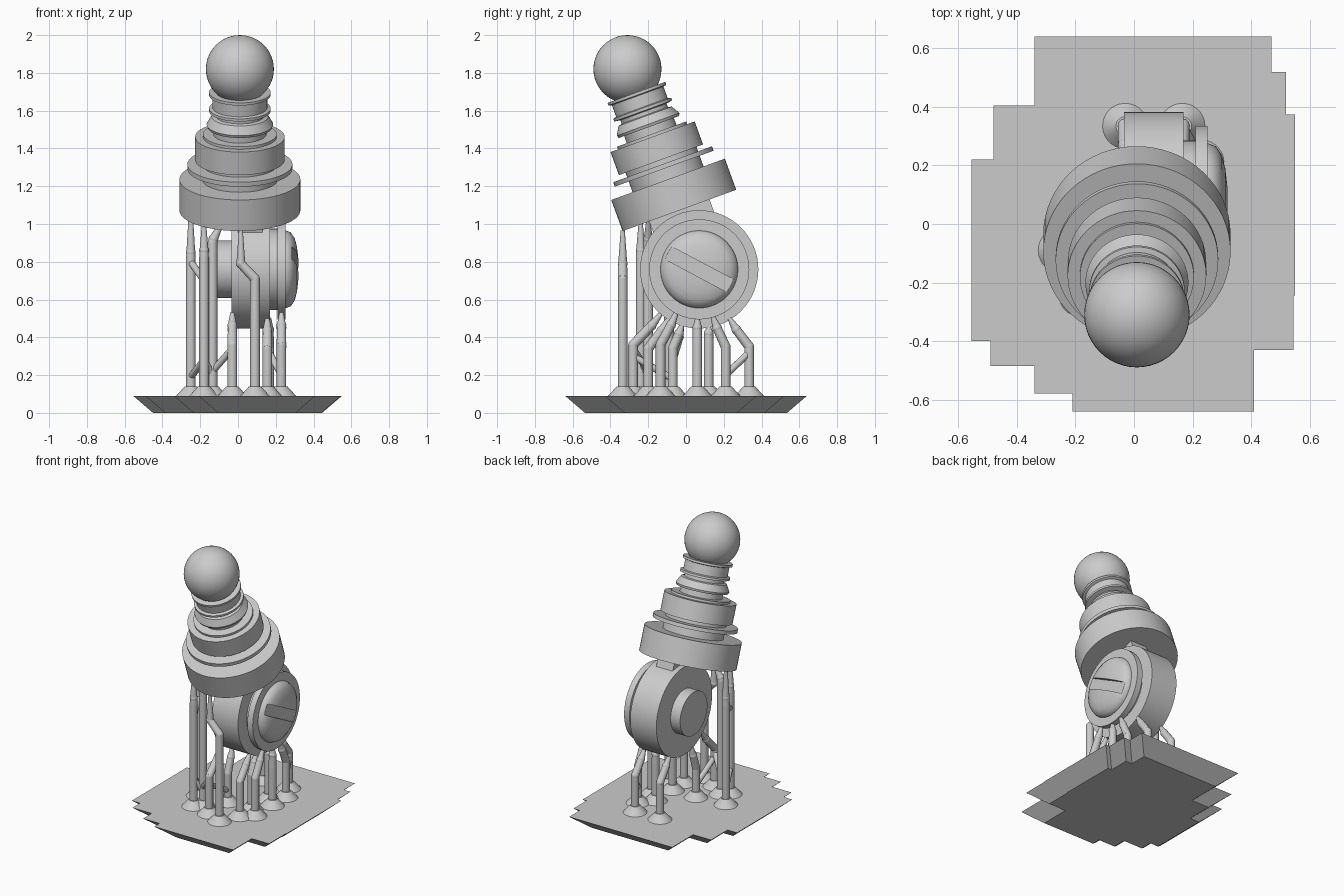
import bpy, bmesh, math
from mathutils import Vector, Matrix

cube = bpy.data.objects.get("Cube")
if cube:
    bpy.data.objects.remove(cube, do_unlink=True)

grey = bpy.data.materials.new("plain_grey")
grey.use_nodes = True
colour = (0.6, 0.6, 0.6, 1)
grey.diffuse_color = colour
grey.node_tree.nodes["Principled BSDF"].inputs["Base Color"].default_value = colour


def finish(name, bm, matrix=Matrix(), smooth=True):
    bmesh.ops.recalc_face_normals(bm, faces=bm.faces[:])
    mesh = bpy.data.meshes.new(name)
    bm.to_mesh(mesh)
    bm.free()
    obj = bpy.data.objects.new(name, mesh)
    obj.matrix_world = matrix
    mesh.materials.append(grey)
    bpy.context.collection.objects.link(obj)
    if smooth:
        bpy.ops.object.select_all(action='DESELECT')
        obj.select_set(True)
        bpy.context.view_layer.objects.active = obj
        bpy.ops.object.shade_smooth_by_angle(angle=math.radians(35))
    return obj


def lathe(name, profile, matrix, sides=64):
    """Revolve (radius, height) points around local z."""
    bm = bmesh.new()
    verts = [bm.verts.new((r, 0, h)) for r, h in profile]
    edges = [bm.edges.new(pair) for pair in zip(verts, verts[1:])]
    bmesh.ops.spin(bm, geom=verts + edges, axis=(0, 0, 1), cent=(0, 0, 0),
                   angle=math.tau, steps=sides)
    bmesh.ops.remove_doubles(bm, verts=bm.verts[:], dist=0.0005)
    return finish(name, bm, matrix)


def stack(discs):
    """Profile for stacked discs given as (radius, top height)."""
    points, low = [(0, discs[0][1])], discs[0][1]
    for r, top in discs[1:]:
        points += [(r, low), (r, top)]
        low = top
    return points + [(0, low)]


def rod(bm, a, b, r1, r2, sides=14):
    a, b = Vector(a), Vector(b)
    turn = (b - a).to_track_quat('Z', 'Y').to_matrix().to_4x4()
    bmesh.ops.create_cone(bm, cap_ends=True, segments=sides, radius1=r1, radius2=r2,
                          depth=(b - a).length, matrix=Matrix.Translation((a + b) / 2) @ turn)


def box(bm, size):
    bmesh.ops.create_cube(bm, size=1, matrix=Matrix.Diagonal((*size, 1)))


# Stepped base plate with walls sloping in towards the ground
outline = [(-.34, .64), (.47, .64), (.47, .52), (.52, .52), (.52, .375), (.55, .375),
           (.55, -.245), (.545, -.245), (.545, -.43), (.41, -.43), (.41, -.64),
           (-.21, -.64), (-.21, -.58), (-.34, -.58), (-.34, -.485), (-.49, -.485),
           (-.49, -.4), (-.555, -.4), (-.555, .22), (-.48, .22), (-.48, .405), (-.34, .405)]
bm = bmesh.new()
top = [bm.verts.new((x, y, .09)) for x, y in outline]
low = [bm.verts.new((x - math.copysign(.105, x), y - math.copysign(.105, y), 0))
       for x, y in outline]
bm.faces.new(top)
bm.faces.new(low)
for i in range(len(top)):
    j = (i + 1) % len(top)
    bm.faces.new((top[i], top[j], low[j], low[i]))
finish("base_plate", bm, smooth=False)

# Leaning upper body
lean = Matrix.Translation((.01, -.035, 1.072)) @ Matrix.Rotation(math.radians(20), 4, 'X')
lathe("lower_drum", stack([(0, 0), (.32, .175)]), lean)
lathe("drum_core", stack([(0, .17), (.2, .235), (.278, .26), (.2, .29)]), lean)
lathe("upper_drum", stack([(0, .285), (.237, .415)]), lean)
lathe("shoulder_step", stack([(0, .41), (.195, .43), (.14, .48)]), lean)
lathe("neck_collar", [(0, .47), (.17, .47), (.176, .485), (.15, .53), (.13, .535),
                      (.13, .555), (.163, .56), (.163, .575), (.145, .58), (.145, .645),
                      (.163, .65), (.163, .665), (0, .665)], lean)

# Head ball
bm = bmesh.new()
bmesh.ops.create_uvsphere(bm, u_segments=48, v_segments=24, radius=.18)
finish("head_ball", bm, Matrix.Translation((.01, -.31, 1.82)))

# Neck block joining the drum to the wheel
bm = bmesh.new()
box(bm, (.13, .34, .22))
finish("wheel_neck", bm, lean @ Matrix.Translation((.055, 0, -.1)), smooth=False)

# Wheel lying on the sideways axis
hub = Matrix.Translation((0, .07, .76)) @ Matrix.Rotation(math.pi / 2, 4, 'Y')
lathe("wheel", stack([(0, -.035), (.313, .17)]), hub)
lathe("wheel_spacer", stack([(0, .16), (.215, .215)]), hub)
lathe("wheel_plate", stack([(0, .21), (.265, .252)]), hub)
lathe("inner_hub", stack([(0, -.11), (.153, -.03)]), hub)
dome = lathe("hub_dome", [(0, .24), (.205, .24), (.205, .255), (.195, .28), (.165, .3),
                          (.12, .312), (.06, .319), (0, .32)], hub)

# Slot cut diagonally across the dome
bm = bmesh.new()
box(bm, (.1, .6, .075))
cutter = finish("slot_cutter", bm, Matrix.Translation((.335, .07, .76))
                @ Matrix.Rotation(math.radians(-28), 4, 'X'), smooth=False)
cutter.hide_render = True
cutter.hide_viewport = True
cut = dome.modifiers.new("slot", 'BOOLEAN')
cut.operation = 'DIFFERENCE'
cut.object = cutter
cut.solver = 'EXACT'


# Supports: foot, column, bent arm and tapered tip
def support(name, x, y, height, elbow, tip):
    bm = bmesh.new()
    rod(bm, (x, y, .085), (x, y, .14), .082, .032, 28)
    rod(bm, (x, y, .1), (x, y, height), .026, .026)
    rod(bm, (x, y, height), elbow, .026, .024)
    rod(bm, elbow, tip, .024, .011)
    for joint in ((x, y, height), elbow):
        bmesh.ops.create_uvsphere(bm, u_segments=12, v_segments=8, radius=.026,
                                  matrix=Matrix.Translation(joint))
    finish(name, bm)


# Tall supports under the drum
support("front_tall_support", .09, -.335, .71, (.015, -.335, .79), (.015, -.335, .965))
support("side_tall_support", -.25, -.09, .8, (-.25, -.09, .85), (-.25, -.09, 1.06))
support("right_tall_support", -.18, -.24, .82, (-.18, -.24, .86), (-.18, -.24, 1.01))
support("middle_tall_support", -.135, -.2, .9, (-.13, -.2, .92), (-.08, -.2, 1.02))

# Short supports under the wheel: x, y, column height, tip y
short = [(-.03, -.28, .36, -.13), (.155, -.2, .34, -.09), (.23, -.135, .36, -.05),
         (.155, -.07, .34, -.02), (-.03, -.07, .3, -.02), (.23, .06, .37, .06),
         (.155, .12, .36, .12), (.23, .21, .35, .14), (.165, .335, .35, .23),
         (-.03, .335, .35, .23)]
for x, y, height, tip_y in short:
    radius = .265 if x > .2 else .313
    tip_z = .77 - math.sqrt(radius ** 2 - (tip_y - .07) ** 2)
    middle = (x, y + (tip_y - y) * .65, height + (tip_z - height) * .6)
    support("wheel_support", x, y, height, middle, (x, tip_y, tip_z))

# Thin braces between columns
bm = bmesh.new()
for a, b in [((-.25, -.09, .8), (-.18, -.24, .7)), ((-.25, -.09, .19), (-.18, -.24, .28)),
             ((-.18, -.24, .28), (-.135, -.2, .2)), ((-.03, -.28, .34), (-.135, -.2, .22)),
             ((.23, .21, .2), (.165, .335, .32)), ((-.03, -.28, .3), (-.03, -.07, .18))]:
    rod(bm, a, b, .018, .018)
finish("support_braces", bm)
